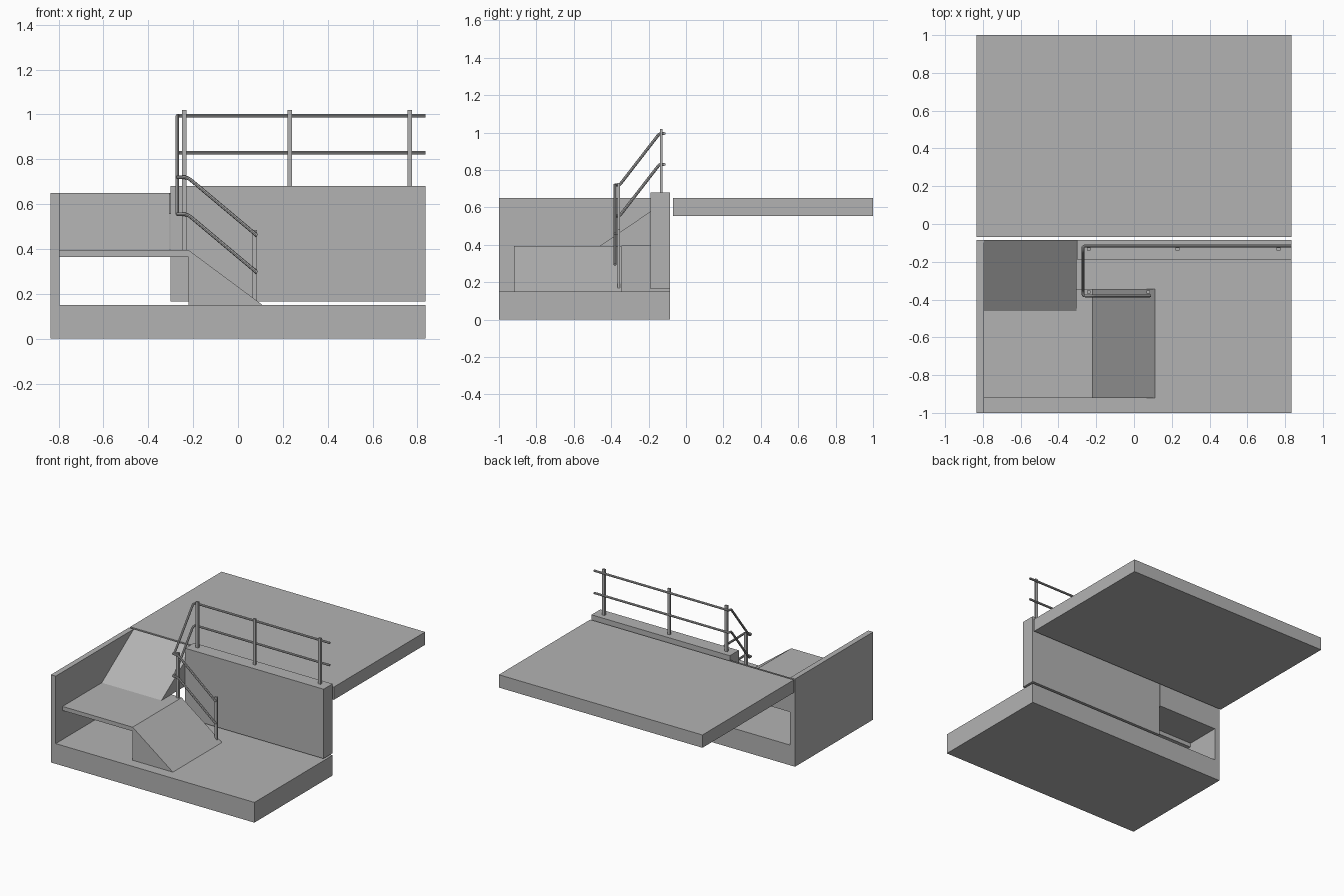
import bpy
import bmesh
from mathutils import Vector

cube = bpy.data.objects.get("Cube")
if cube:
    bpy.data.objects.remove(cube, do_unlink=True)

grey = bpy.data.materials.new("concrete_grey")
grey.use_nodes = True
grey.diffuse_color = (0.45, 0.45, 0.45, 1)
grey.node_tree.nodes["Principled BSDF"].inputs["Base Color"].default_value = (0.45, 0.45, 0.45, 1)


def prism(name, profile, axis, start, end):
    """Extrude a closed profile along x or y; the profile lies in the other axis and z."""
    bm = bmesh.new()
    place = (lambda a, z: (start, a, z)) if axis == "x" else (lambda a, z: (a, start, z))
    face = bm.faces.new([bm.verts.new(place(a, z)) for a, z in profile])
    moved = bmesh.ops.extrude_face_region(bm, geom=[face])["geom"]
    shift = Vector((end - start, 0, 0) if axis == "x" else (0, end - start, 0))
    bmesh.ops.translate(bm, verts=[v for v in moved if isinstance(v, bmesh.types.BMVert)], vec=shift)
    bmesh.ops.recalc_face_normals(bm, faces=bm.faces)
    mesh = bpy.data.meshes.new(name)
    bm.to_mesh(mesh)
    bm.free()
    mesh.materials.append(grey)
    obj = bpy.data.objects.new(name, mesh)
    bpy.context.collection.objects.link(obj)
    return obj


def box(name, x, y, z):
    corners = [(x[0], z[0]), (x[1], z[0]), (x[1], z[1]), (x[0], z[1])]
    return prism(name, corners, "y", *y)


def rounded(points, radius, steps=4):
    """Replace each inner corner of a path by a short arc."""
    pts = [Vector(p) for p in points]
    path = [pts[0]]
    for a, b, c in zip(pts, pts[1:], pts[2:]):
        r = min(radius, (a - b).length * 0.45, (c - b).length * 0.45)
        p, q = b + (a - b).normalized() * r, b + (c - b).normalized() * r
        for i in range(steps + 1):
            t = i / steps
            path.append(p * (1 - t) ** 2 + b * 2 * t * (1 - t) + q * t * t)
    return path + [pts[-1]]


def rail(name, points):
    curve = bpy.data.curves.new(name, "CURVE")
    curve.dimensions = "3D"
    curve.bevel_depth = 0.008
    curve.bevel_resolution = 2
    curve.use_fill_caps = True
    path = rounded(points, 0.02)
    spline = curve.splines.new("POLY")
    spline.points.add(len(path) - 1)
    for point, co in zip(spline.points, path):
        point.co = (*co, 1)
    curve.materials.append(grey)
    obj = bpy.data.objects.new(name, curve)
    bpy.context.collection.objects.link(obj)
    bpy.ops.object.select_all(action="DESELECT")
    obj.select_set(True)
    bpy.context.view_layer.objects.active = obj
    bpy.ops.object.convert(target="MESH")
    bpy.ops.object.shade_smooth_by_angle()


# Slabs and walls
W = 0.835
FLOOR, LANDING, DECK = 0.15, 0.395, 0.65
BACK = -0.085
box("lower_floor", (-W, W), (-1, BACK), (0, FLOOR))
box("upper_floor", (-W, W), (-0.07, 1), (0.555, DECK))
box("side_wall", (-W, -0.795), (-1, BACK), (FLOOR, DECK))
box("back_wall", (-0.3, W), (-0.19, BACK), (0.165, 0.68))

# Landing with a ramp up to the deck and a ramp down to the floor
box("landing", (-0.795, -0.22), (-0.92, -0.345), (0.365, LANDING))
prism("upper_ramp", [(-0.46, LANDING), (BACK, LANDING), (BACK, DECK)], "x", -0.795, -0.305)
prism("lower_ramp", [(-0.22, FLOOR), (0.11, FLOOR), (-0.22, LANDING)], "y", -0.92, -0.345)

# Railing posts: x, y, bottom, top
posts = [(-0.24, -0.132, 0.68, 1.02), (0.23, -0.132, 0.68, 1.02), (0.765, -0.132, 0.68, 1.02),
         (-0.24, -0.36, LANDING, 0.73), (0.075, -0.36, 0.17, 0.485)]
for i, (x, y, low, high) in enumerate(posts):
    box(f"railing_post_{i + 1}", (x - 0.01, x + 0.01), (y - 0.007, y + 0.007), (low, high))

# Handrails run along the wall, drop to the landing, then follow the lower ramp
for name, z in (("top_rail", 0.995), ("middle_rail", 0.83)):
    low = z - 0.275
    rail(name, [(W, -0.117, z), (-0.27, -0.117, z), (-0.27, -0.142, z),
                (-0.27, -0.355, low), (-0.27, -0.38, low),
                (-0.225, -0.38, low), (0.085, -0.38, low - 0.26)])
